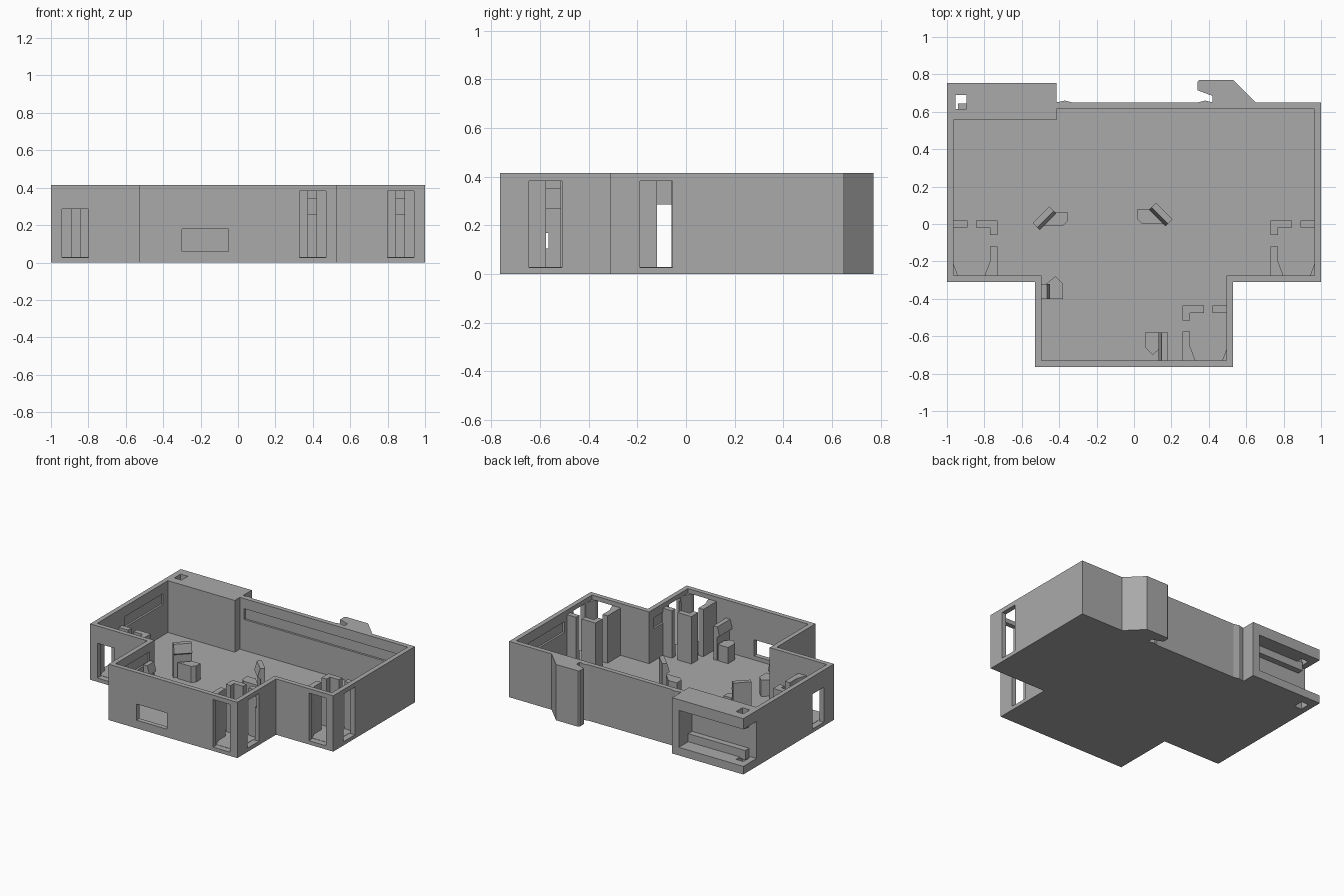
import bpy, bmesh, math
from mathutils import Matrix, Vector

cube = bpy.data.objects.get("Cube")
if cube:
    bpy.data.objects.remove(cube, do_unlink=True)

GREY = (0.4, 0.4, 0.4, 1)
grey = bpy.data.materials.new("plain_grey")
grey.use_nodes = True
grey.diffuse_color = GREY
grey.node_tree.nodes["Principled BSDF"].inputs["Base Color"].default_value = GREY

H, FLOOR, WALL = 0.415, 0.03, 0.035


def prism(name, pts, z0, z1):
    """Extrude a plan outline from z0 up to z1."""
    bm = bmesh.new()
    face = bm.faces.new([bm.verts.new((x, y, z0)) for x, y in pts])
    ext = bmesh.ops.extrude_face_region(bm, geom=[face])
    top = [v for v in ext["geom"] if isinstance(v, bmesh.types.BMVert)]
    bmesh.ops.translate(bm, verts=top, vec=(0, 0, z1 - z0))
    bmesh.ops.recalc_face_normals(bm, faces=bm.faces)
    mesh = bpy.data.meshes.new(name)
    bm.to_mesh(mesh)
    bm.free()
    mesh.materials.append(grey)
    ob = bpy.data.objects.new(name, mesh)
    bpy.context.collection.objects.link(ob)
    return ob


def box(name, x0, x1, y0, y1, z0, z1):
    return prism(name, [(x0, y0), (x1, y0), (x1, y1), (x0, y1)], z0, z1)


def cut(target, cutter):
    mod = target.modifiers.new("cut", "BOOLEAN")
    mod.operation, mod.solver, mod.object = "DIFFERENCE", "EXACT", cutter
    bpy.context.view_layer.update()
    deps = bpy.context.evaluated_depsgraph_get()
    mesh = bpy.data.meshes.new_from_object(target.evaluated_get(deps))
    target.modifiers.clear()
    target.data = mesh
    bpy.data.objects.remove(cutter, do_unlink=True)


def cut_box(*bounds):
    cut(housing, box("cutter", *bounds))


# Housing: stepped plan with rear hook and rear mounting block
housing = prism("housing", [
    (-1, -.31), (-.53, -.31), (-.53, -.765), (.53, -.765), (.53, -.31), (1, -.31),
    (1, .65), (.65, .65), (.53, .77), (.35, .77), (.34, .76), (.34, .715),
    (.42, .685), (.42, .65), (.38, .66), (.34, .65),
    (-.33, .65), (-.37, .66), (-.415, .65), (-.415, .755), (-1, .755)], 0, H)
cut(housing, prism("cavity", [
    (-.965, -.275), (-.495, -.275), (-.495, -.73), (.495, -.73), (.495, -.275),
    (.965, -.275), (.965, .615), (-.415, .615), (-.415, .555), (-.965, .555)],
    FLOOR, H + .1))

# Lid grooves along the inner walls
cut_box(-.38, .94, .6, .63, .26, .34)
for s in (-1, 1):
    cut_box(*sorted((s * .95, s * .98)), .05, .5, .26, .34)
    cut_box(*sorted((s * .48, s * .51)), -.7, -.33, .27, .35)

# Front and side windows
cut_box(-.3, -.05, -.8, -.7, .06, .18)
cut_box(-.6, -.45, -.67, -.565, .105, .17)

# Rear mounting channel, pin hole
cut_box(-1.1, -.47, .6, .8, .06, .335)
cut_box(-.955, -.895, .615, .69, -.1, H + .1)
for i, (z0, z1) in enumerate([(.05, .12), (.28, .345)]):
    box(f"channel_rail_{i + 1}", -.94, -.46, .59, .645, z0, z1)


def cable_guide(name, cx, cy, side, top):
    """Corner openings in two walls with guide posts around them."""
    def xs(a, b):
        return sorted((cx + side * a, cx + side * b))

    def plan(pts):
        return [(cx + side * x, cy + y) for x, y in pts]

    cut_box(*xs(-.165, -.025), cy - .1, cy + .01, FLOOR - .002, top)
    cut_box(*xs(-.01, .1), cy + .085, cy + .22, FLOOR - .002, top)
    base = FLOOR - .01
    prism(name + "_angle_post", plan([
        (-.235, .215), (-.195, .215), (-.195, .255), (-.12, .255),
        (-.12, .295), (-.235, .295)]), base, top)
    box(name + "_wall_post", *xs(-.075, .005), cy + .255, cy + .295, base, top)
    prism(name + "_front_post", plan([
        (-.235, -.005), (-.165, -.005), (-.195, .075), (-.195, .155),
        (-.235, .155)]), base, top)
    prism(name + "_wedge", plan([(-.025, -.005), (.005, -.005), (.005, .075)]),
          base, top)


cable_guide("left_guide", .965, -.275, 1, .382)
cable_guide("right_guide", -.965, -.275, -1, .287)
cable_guide("front_guide", .495, -.73, 1, .382)


def board_clip(name, x, y, angle, length):
    """Snap clip whose nose points along the given direction."""
    nose = [(-.03, .02), (0, .02), (0, .2), (.022, .215), (.004, .28), (-.03, .28)]
    ob = prism(name, nose, -length / 2, length / 2)
    ob.data.transform(Matrix.Translation(Vector((x, y, 0)))
                      @ Matrix.Rotation(math.radians(angle), 4, "Z")
                      @ Matrix.Rotation(math.radians(90), 4, "X"))


board_clip("front_clip", .152, -.655, 180, .15)
board_clip("side_clip", -.47, -.36, 0, .08)
board_clip("right_clip", -.475, .028, -45, .125)
board_clip("left_clip", .14, .048, -135, .125)

# Board support posts beside the clips
supports = {
    "front_support": [(.06, -.58), (.06, -.66), (.1, -.7), (.145, -.66), (.145, -.58)],
    "side_support": [(-.47, -.4), (-.38, -.4), (-.38, -.32), (-.42, -.28), (-.47, -.32)],
    "right_support": [(-.42, .065), (-.355, .065), (-.355, .015), (-.38, -.01), (-.49, -.01)],
    "left_support": [(.09, .08), (.02, .08), (.02, .025), (.045, 0), (.165, 0)],
}
for name, pts in supports.items():
    prism(name, pts, .02, .15)
